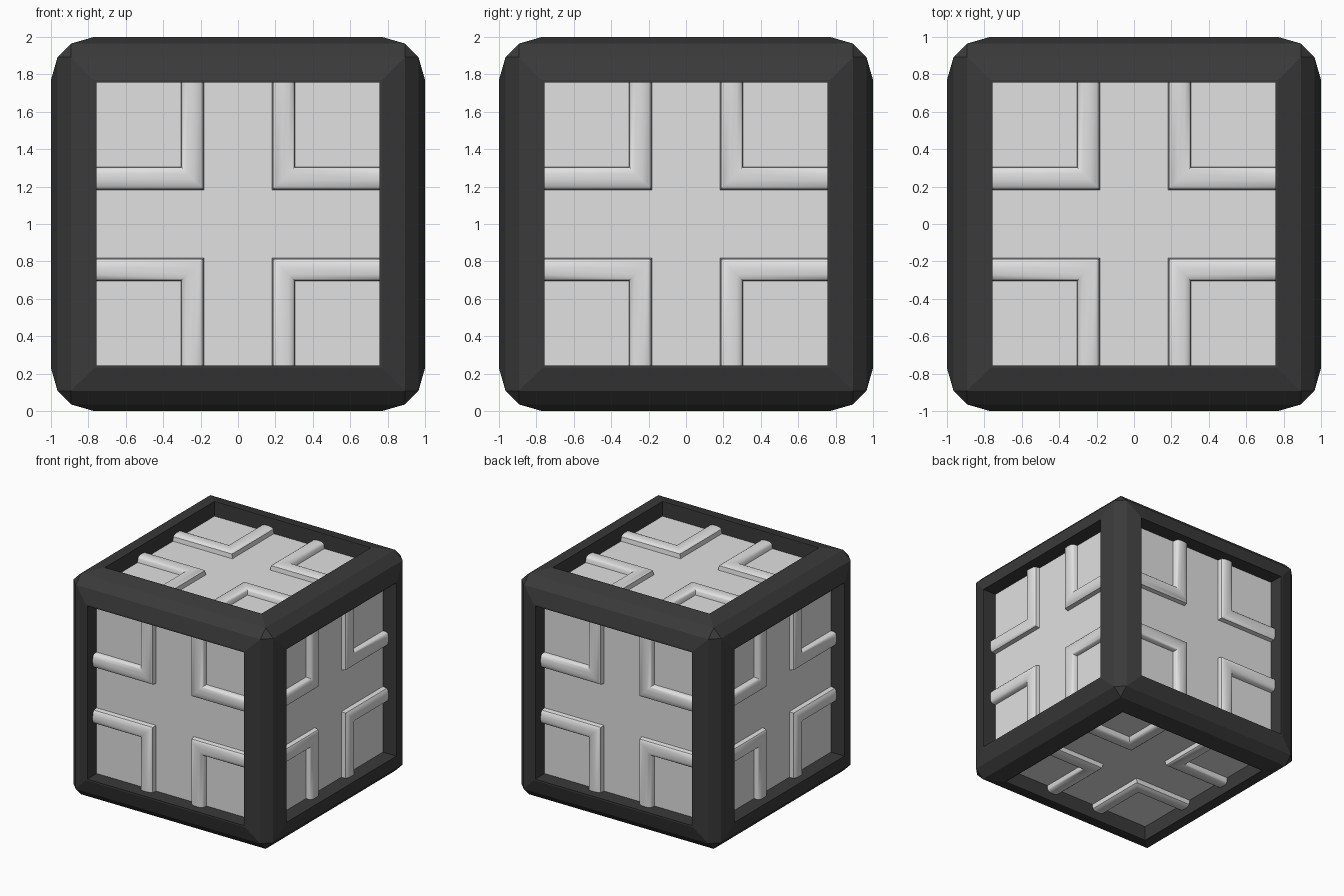
import bpy, bmesh
from itertools import permutations, product
from mathutils import Vector, Matrix

if "Cube" in bpy.data.objects:
    bpy.data.objects.remove(bpy.data.objects["Cube"])

RIM, OPEN, BASE = 0.77, 0.75, 0.87      # rim edge, opening, panel depth
CENTRE = Vector((0, 0, 1))


def material(name, v):
    m = bpy.data.materials.new(name)
    m.diffuse_color = (v, v, v, 1)
    m.use_nodes = True
    m.node_tree.nodes["Principled BSDF"].inputs["Base Color"].default_value = m.diffuse_color
    return m


dark = material("dark_frame", 0.042)
light = material("light_panel", 0.75)


def finish(bm, name, mat, smooth=None):
    bmesh.ops.recalc_face_normals(bm, faces=bm.faces)
    me = bpy.data.meshes.new(name)
    bm.to_mesh(me)
    bm.free()
    me.materials.append(mat)
    ob = bpy.data.objects.new(name, me)
    ob.location = CENTRE
    bpy.context.collection.objects.link(ob)
    if smooth:
        bpy.ops.object.select_all(action='DESELECT')
        ob.select_set(True)
        bpy.context.view_layer.objects.active = ob
        bpy.ops.object.shade_smooth_by_angle(angle=smooth)
    return ob


# Frame: hull of the chamfered cube, with a recessed window on each side
bm = bmesh.new()
points = set()
for base in ((1.0, RIM, RIM), (0.965, 0.892, 0.892)):
    # the second set is the outer edge of each side's sloping border
    for p in set(permutations(base)):
        for s in product((-1, 1), repeat=3):
            points.add(tuple(a * b for a, b in zip(p, s)))
for p in sorted(points):
    bm.verts.new(p)
bmesh.ops.convex_hull(bm, input=bm.verts[:])
bmesh.ops.dissolve_limit(bm, angle_limit=0.02, verts=bm.verts[:], edges=bm.edges[:])
bm.normal_update()
sides = [f for f in bm.faces if max(map(abs, f.normal)) > 0.999]
bmesh.ops.inset_individual(bm, faces=sides, thickness=RIM - OPEN, depth=0)
for f in sides:                          # push each window inwards
    n = f.normal.copy()
    new = bmesh.ops.extrude_discrete_faces(bm, faces=[f])["faces"]
    bmesh.ops.translate(bm, verts=new[0].verts[:], vec=-n * (1 - BASE + 0.01))
    bmesh.ops.delete(bm, geom=new, context='FACES_ONLY')
corners = [e for e in bm.edges
           if abs(e.calc_length() - (1 - BASE + 0.01)) < 0.001
           and sum(abs(abs(c) - OPEN) < 0.001 for c in e.verts[0].co) == 2]
bmesh.ops.bevel(bm, geom=corners, offset=0.025, segments=3, profile=0.5, affect='EDGES')
finish(bm, "frame", dark)

# Panels: the light core box seen through the windows
bm = bmesh.new()
bmesh.ops.create_cube(bm, size=2 * BASE)
finish(bm, "panels", light)

# Ridges: four raised L-shaped bands on each side (offset from axis, height)
profile = [(0.305, -0.01), (0.303, 0.035), (0.292, 0.048), (0.27, 0.055),
           (0.235, 0.055), (0.205, 0.05), (0.188, 0.038), (0.181, -0.01)]
bm = bmesh.new()
for axis in ((1, 0, 0), (-1, 0, 0), (0, 1, 0), (0, -1, 0), (0, 0, 1), (0, 0, -1)):
    turn = Vector(axis).to_track_quat('Z', 'Y').to_matrix()
    for q in range(4):
        m = turn @ Matrix.Rotation(q * 1.5707963, 3, 'Z')
        rings = []
        for k in range(3):
            rings.append([bm.verts.new(m @ Vector((
                0.76 if k == 2 else o, 0.76 if k == 0 else o, BASE + h)))
                for o, h in profile])
        for a, b in zip(rings, rings[1:]):
            for i in range(len(profile) - 1):
                bm.faces.new((a[i], a[i + 1], b[i + 1], b[i]))
        for r in (rings[0], rings[2]):
            bm.faces.new(r)
finish(bm, "corner_ridges", light, 0.7)
